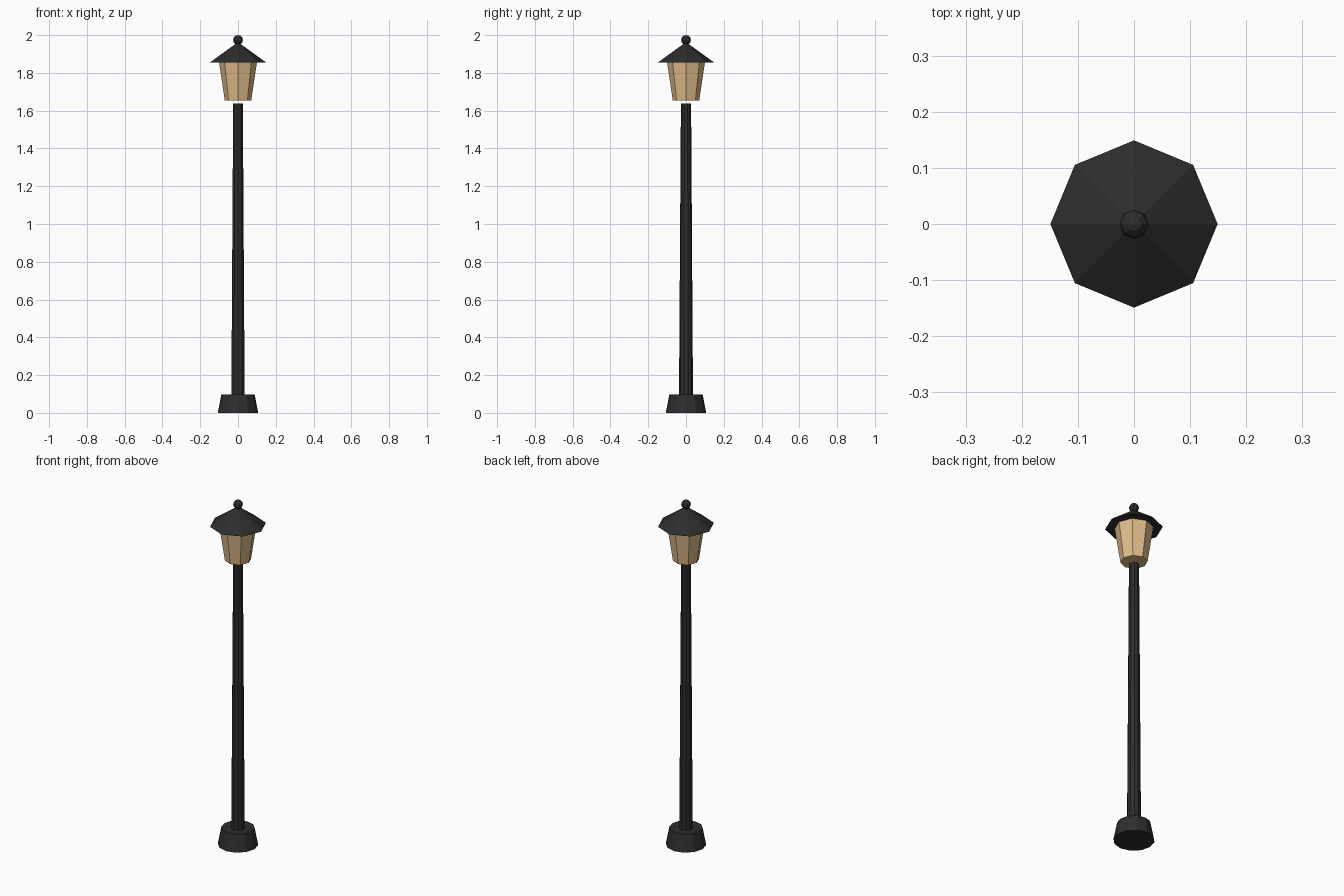
import bpy
from math import radians

cube = bpy.data.objects.get("Cube")
if cube:
    bpy.data.objects.remove(cube, do_unlink=True)


def make_material(name, colour):
    mat = bpy.data.materials.new(name)
    mat.use_nodes = True
    mat.diffuse_color = colour
    mat.node_tree.nodes["Principled BSDF"].inputs["Base Color"].default_value = colour
    return mat


iron = make_material("dark iron", (0.026, 0.026, 0.026, 1))
glass = make_material("warm glass", (0.75, 0.51, 0.26, 1))


def finish(name, mat):
    obj = bpy.context.object
    obj.name = name
    obj.data.materials.append(mat)
    return obj


def tapered(name, mat, sides, r_bottom, r_top, z_bottom, z_top):
    """Flat-shaded tapered prism standing between two heights."""
    bpy.ops.mesh.primitive_cone_add(
        vertices=sides, radius1=r_bottom, radius2=r_top,
        depth=z_top - z_bottom, location=(0, 0, (z_bottom + z_top) / 2))
    return finish(name, mat)


# Footing and post
tapered("base", iron, 12, 0.107, 0.088, 0, 0.098)
tapered("post", iron, 10, 0.037, 0.027, 0.098, 1.637)

# Lantern body, widening upward
tapered("lantern_glass", glass, 8, 0.07, 0.1, 1.653, 1.855)

# Roof and finial
tapered("roof", iron, 8, 0.149, 0, 1.855, 1.963)
bpy.ops.mesh.primitive_uv_sphere_add(
    segments=8, ring_count=6, radius=0.026, location=(0, 0, 1.974))
finish("finial_ball", iron)
